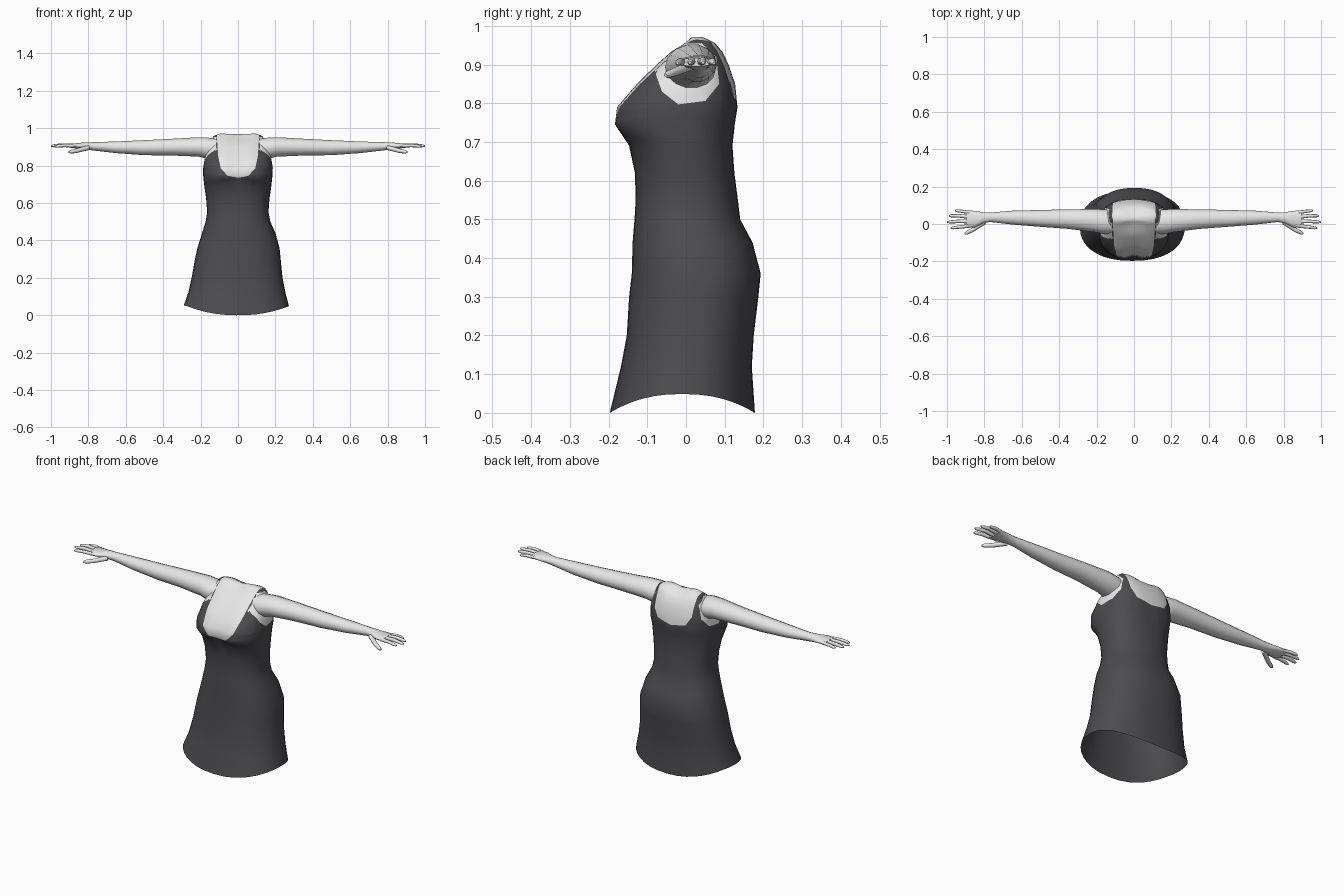
import bpy, bmesh, math
from mathutils import Vector

if "Cube" in bpy.data.objects:
    bpy.data.objects.remove(bpy.data.objects["Cube"])


def material(name, rgb):
    m = bpy.data.materials.new(name)
    m.diffuse_color = (*rgb, 1)
    m.use_nodes = True
    m.node_tree.nodes["Principled BSDF"].inputs["Base Color"].default_value = m.diffuse_color
    return m


DRESS = material("charcoal_cloth", (0.072, 0.070, 0.077))
SKIN = material("pale_skin", (0.8, 0.8, 0.8))


def finish(bm, name, mats, angle=50):
    me = bpy.data.meshes.new(name)
    bm.to_mesh(me)
    bm.free()
    ob = bpy.data.objects.new(name, me)
    bpy.context.collection.objects.link(ob)
    for m in mats:
        me.materials.append(m)
    bpy.ops.object.select_all(action='DESELECT')
    ob.select_set(True)
    bpy.context.view_layer.objects.active = ob
    bpy.ops.object.shade_smooth_by_angle(angle=math.radians(angle))
    return ob


def loft(bm, rings, cap_start=True, cap_end=True):
    """Skin a list of closed point rings; caps are fans to a centre point."""
    vr = [[bm.verts.new(p) for p in r] for r in rings]
    n = len(vr[0])
    for a, b in zip(vr, vr[1:]):
        for i in range(n):
            j = (i + 1) % n
            bm.faces.new((a[i], a[j], b[j], b[i]))
    for use, ring in ((cap_start, vr[0][::-1]), (cap_end, vr[-1])):
        if use:
            c = bm.verts.new(sum((v.co for v in ring), Vector()) / n)
            for i in range(n):
                bm.faces.new((ring[i], ring[(i + 1) % n], c))


def spow(v, e):
    return math.copysign(abs(v) ** e, v)


# ---- torso and dress: z, left x, right x, front y, back y, squareness
BODY = [
    (0.00, -.290, .272, -.197, .178, 2.3), (0.12, -.266, .254, -.168, .170, 2.3),
    (0.20, -.248, .238, -.153, .175, 2.3), (0.30, -.230, .228, -.147, .187, 2.3),
    (0.36, -.217, .222, -.140, .193, 2.3), (0.44, -.192, .200, -.138, .172, 2.3),
    (0.50, -.173, .173, -.133, .140, 2.3), (0.55, -.165, .163, -.130, .134, 2.3),
    (0.62, -.170, .168, -.132, .125, 2.3), (0.69, -.180, .178, -.147, .120, 2.4),
    (0.745, -.186, .184, -.188, .126, 2.6), (0.79, -.186, .186, -.182, .133, 2.7),
    (0.85, -.176, .176, -.130, .127, 2.9), (0.90, -.157, .157, -.076, .110, 3.1),
    (0.935, -.143, .143, -.036, .093, 3.2), (0.958, -.131, .131, -.004, .076, 3.2),
    (0.972, -.095, .095, .010, .050, 2.6),
]
N = 36
rings = []
for k, (z, xl, xr, yf, yb, p) in enumerate(BODY):
    ring = []
    for i in range(N):
        t = 2 * math.pi * i / N
        c, s = spow(math.cos(t), 2 / p), spow(math.sin(t), 2 / p)
        x = (xl + xr) / 2 + (xr - xl) / 2 * c
        y = (yf + yb) / 2 + (yb - yf) / 2 * s
        zz = z
        if k == 0:                                   # hem rises at the hips
            zz = 0.052 * min(1, abs(x) / 0.28) ** 2.2
        if 0.7 < z < 0.87 and s < 0:                 # hollow between the breasts
            y += 0.018 * math.exp(-(x / 0.035) ** 2)
        if z > 0.95:                                 # dip at the neck base
            zz -= 0.016 * math.exp(-(x / 0.05) ** 2)
        ring.append((x, y, zz))
    rings.append(ring)
bm = bmesh.new()
loft(bm, rings, cap_start=False)


def outline_planes(points, inside, to3d, depth):
    """Planes through each outline segment, facing outwards."""
    planes = []
    for a, b in zip(points, points[1:]):
        pa, pb = to3d(a), to3d(b)
        n = (pb - pa).cross(depth).normalized()
        if n.dot(to3d(inside) - pa) > 0:
            n = -n
        planes.append((pa, n))
    return planes


def cut_skin(bm, planes, region):
    """Cut the outline into the faces of a region, then colour what is inside."""
    for co, no in planes:
        faces = [f for f in bm.faces if region(f.calc_center_median())]
        geom = set(faces)
        for f in faces:
            geom.update(f.edges)
            geom.update(f.verts)
        bmesh.ops.bisect_plane(bm, geom=list(geom), dist=1e-5, plane_co=co, plane_no=no)
    for f in bm.faces:
        c = f.calc_center_median()
        if region(c) and all((c - co).dot(no) < 0 for co, no in planes):
            f.material_index = 1


def xz(p):
    return Vector((p[0], 0, p[1]))


def yz(p):
    return Vector((0, p[0], p[1]))


def neckline(half):
    return [(-x, z) for x, z in half] + [(x, z) for x, z in half[::-1]][1:]


# front scoop, back scoop and both armholes
front = neckline([(.116, 1.0), (.106, .85), (.092, .785), (.055, .745), (0, .735)])
back = neckline([(.118, 1.0), (.112, .86), (.085, .815), (0, .797)])
Y, X = Vector((0, 1, 0)), Vector((1, 0, 0))
cut_skin(bm, outline_planes(front, (0, .9), xz, Y), lambda c: c.y < .035 and c.z > .68)
cut_skin(bm, outline_planes(back, (0, .9), xz, Y), lambda c: c.y >= .035 and c.z > .74)
hole = [(-.078, .875), (-.06, .92), (-.015, .953), (.04, .955), (.078, .92),
        (.086, .85), (.05, .806), (-.02, .797), (-.062, .83), (-.078, .875)]
for side in (-1, 1):
    cut_skin(bm, outline_planes(hole, (0, .88), yz, X),
             lambda c: c.x * side > .117 and c.z > .74)
finish(bm, "dress_and_chest", [DRESS, SKIN], 60)


# ---- arms: x, centre y, centre z, half depth, half height
ARM = [
    (.10, .010, .890, .060, .052), (.16, .012, .893, .066, .058),
    (.21, .018, .900, .062, .053), (.35, .026, .899, .052, .046),
    (.50, .030, .896, .045, .041), (.65, .034, .898, .037, .032),
    (.77, .036, .903, .025, .023), (.81, .033, .905, .030, .020),
    (.85, .026, .906, .044, .016), (.895, .026, .906, .047, .011),
]
# fingers and thumb: start, knuckle and tip, with a radius
DIGITS = [
    ((.88, .062, .906), (.92, .068, .908), (.958, .072, .903), .0085),
    ((.88, .038, .907), (.94, .044, .910), (.990, .044, .905), .0095),
    ((.88, .014, .907), (.94, .014, .910), (1.00, .010, .905), .0095),
    ((.88, -.010, .906), (.93, -.016, .908), (.980, -.022, .903), .0090),
    ((.80, .010, .896), (.86, -.030, .880), (.905, -.053, .872), .0115),
]


def ellipse(c, u, v, n):
    return [c + u * math.cos(2 * math.pi * i / n) + v * math.sin(2 * math.pi * i / n)
            for i in range(n)]


for side, label in ((1, "left"), (-1, "right")):
    bm = bmesh.new()
    loft(bm, [ellipse(Vector((x, y, z)), Vector((0, ry, 0)), Vector((0, 0, rz)), 14)
              for x, y, z, ry, rz in ARM])
    for a, b, c, r in DIGITS:
        a, b, c = Vector(a), Vector(b), Vector(c)
        u = (c - a).cross(Vector((0, 0, 1))).normalized()
        v = u.cross(c - a).normalized()
        loft(bm, [ellipse(p, u * r * s, v * r * s, 8) for p, s in
                  ((a, 1.1), (b, 1), (b.lerp(c, .75), .85), (c, .4))])
    for vert in bm.verts:
        vert.co.x *= side
    bmesh.ops.recalc_face_normals(bm, faces=bm.faces)
    finish(bm, label + "_arm", [SKIN])
